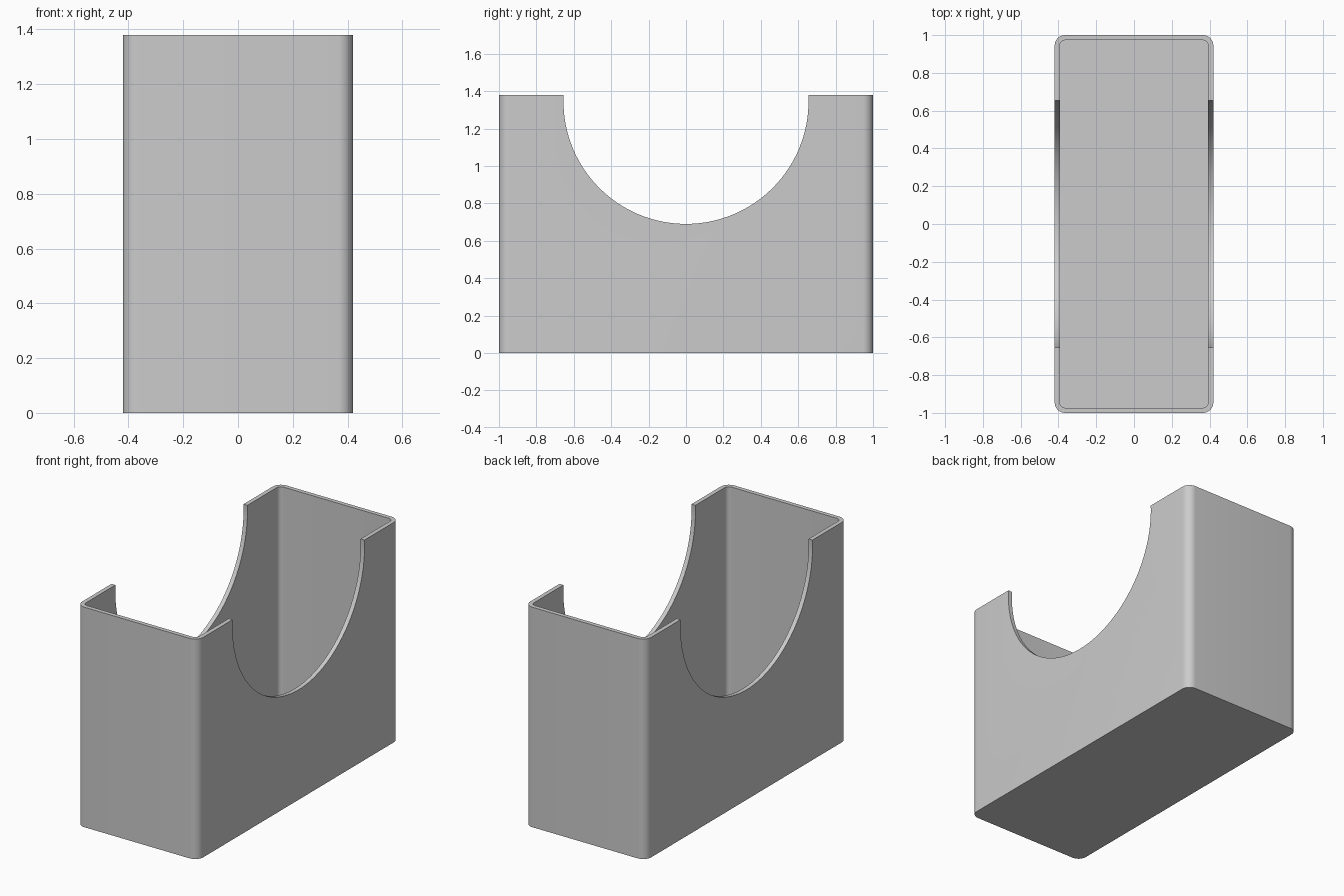
import bpy
import bmesh
from math import cos, sin, pi, radians

cube = bpy.data.objects.get("Cube")
if cube:
    bpy.data.objects.remove(cube, do_unlink=True)

HALF_X, HALF_Y, HEIGHT = 0.42, 1.0, 1.38
WALL, CORNER = 0.027, 0.055
NOTCH_RADIUS, NOTCH_BOTTOM = 0.655, 0.69

grey = bpy.data.materials.new("light_grey")
grey.use_nodes = True
grey.diffuse_color = (0.6, 0.6, 0.6, 1)
grey.node_tree.nodes["Principled BSDF"].inputs["Base Color"].default_value = grey.diffuse_color


def add_object(name, bm):
    bmesh.ops.recalc_face_normals(bm, faces=bm.faces)
    mesh = bpy.data.meshes.new(name)
    bm.to_mesh(mesh)
    bm.free()
    mesh.materials.append(grey)
    obj = bpy.data.objects.new(name, mesh)
    bpy.context.collection.objects.link(obj)
    return obj


def rounded_block(name, hx, hy, z0, z1, radius, steps=10):
    """Upright block with a rounded rectangular outline."""
    bm = bmesh.new()
    outline = []
    for quarter, (sx, sy) in enumerate([(1, 1), (-1, 1), (-1, -1), (1, -1)]):
        for i in range(steps + 1):
            a = (quarter + i / steps) * pi / 2
            outline.append(bm.verts.new((sx * (hx - radius) + radius * cos(a),
                                         sy * (hy - radius) + radius * sin(a), z0)))
    base = bm.faces.new(outline)
    top = bmesh.ops.extrude_face_region(bm, geom=[base], use_keep_orig=True)["geom"]
    bmesh.ops.translate(bm, vec=(0, 0, z1 - z0),
                        verts=[v for v in top if isinstance(v, bmesh.types.BMVert)])
    return add_object(name, bm)


def notch_cylinder(name, radius, bottom, segments=128):
    """Cylinder lying along x that cuts both long walls."""
    bm = bmesh.new()
    ring = [bm.verts.new((-1, radius * cos(2 * pi * i / segments),
                          bottom + radius + radius * sin(2 * pi * i / segments)))
            for i in range(segments)]
    cap = bm.faces.new(ring)
    end = bmesh.ops.extrude_face_region(bm, geom=[cap], use_keep_orig=True)["geom"]
    bmesh.ops.translate(bm, vec=(2, 0, 0),
                        verts=[v for v in end if isinstance(v, bmesh.types.BMVert)])
    return add_object(name, bm)


# Outer body, and the cutters for the cavity and the round side notches
holder = rounded_block("holder_box", HALF_X, HALF_Y, 0, HEIGHT, CORNER)
cavity = rounded_block("cavity_cutter", HALF_X - WALL, HALF_Y - WALL, WALL,
                       HEIGHT + 0.2, CORNER - WALL)
notch = notch_cylinder("notch_cutter", NOTCH_RADIUS, NOTCH_BOTTOM)

bpy.ops.object.select_all(action="DESELECT")
holder.select_set(True)
bpy.context.view_layer.objects.active = holder
for cutter in (cavity, notch):
    cutter.hide_render = True
    mod = holder.modifiers.new(cutter.name, "BOOLEAN")
    mod.operation = "DIFFERENCE"
    mod.solver = "EXACT"
    mod.object = cutter
    bpy.ops.object.modifier_apply(modifier=mod.name)
    bpy.data.objects.remove(cutter, do_unlink=True)

# Smooth corners and notch rims, sharp edges elsewhere
bpy.ops.object.shade_smooth_by_angle(angle=radians(30))
